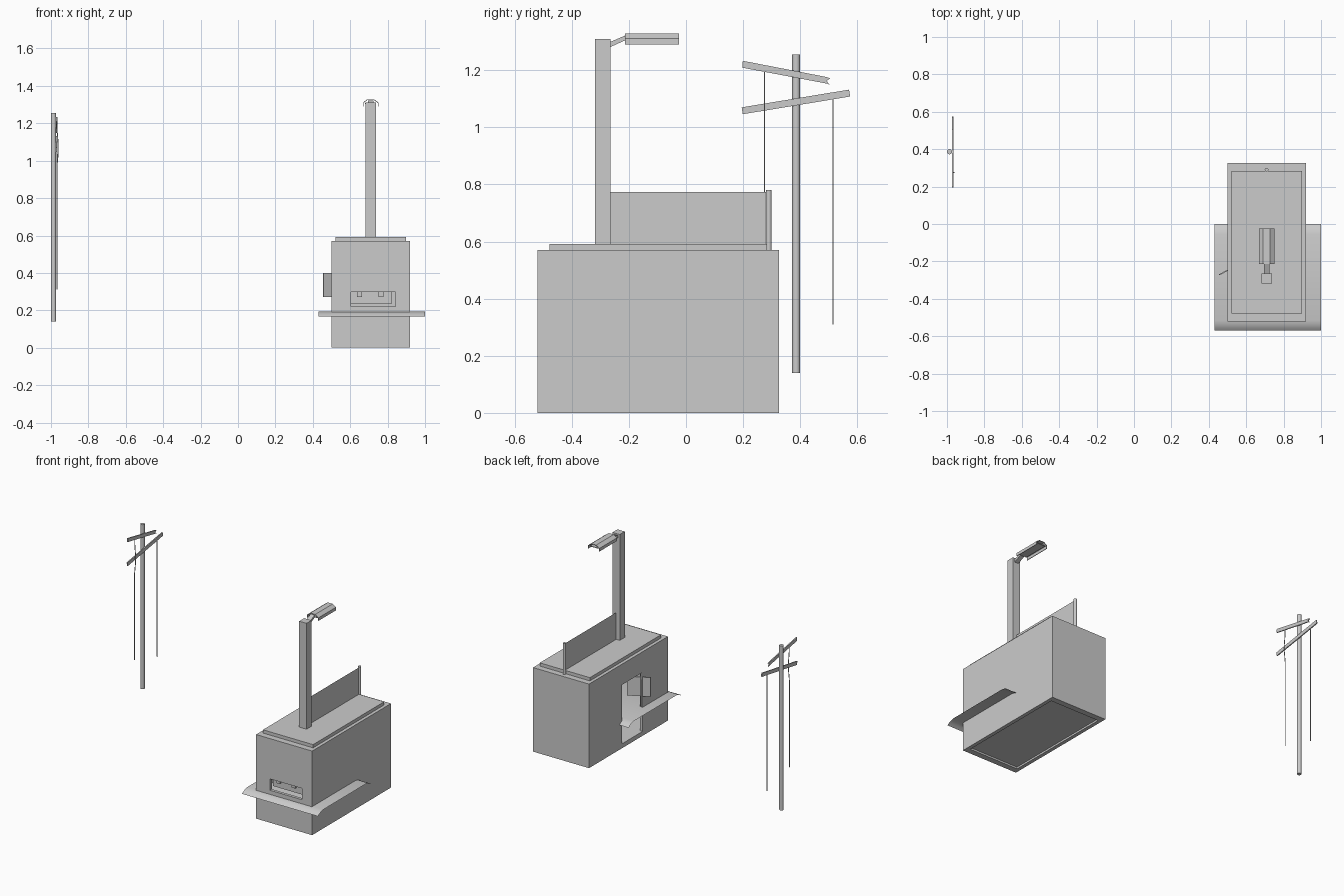
import bpy, bmesh, math
from mathutils import Vector

if "Cube" in bpy.data.objects:
    bpy.data.objects.remove(bpy.data.objects["Cube"])


def mesh_obj(name, verts, faces):
    me = bpy.data.meshes.new(name)
    me.from_pydata(verts, [], faces)
    me.update()
    ob = bpy.data.objects.new(name, me)
    bpy.context.collection.objects.link(ob)
    return ob


def box(name, x, y, z):
    """Box from (min, max) ranges on each axis."""
    bm = bmesh.new()
    bmesh.ops.create_cube(bm, size=1)
    for v in bm.verts:
        v.co = [r[0] + (c + 0.5) * (r[1] - r[0]) for c, r in zip(v.co, (x, y, z))]
    me = bpy.data.meshes.new(name)
    bm.to_mesh(me)
    bm.free()
    ob = bpy.data.objects.new(name, me)
    bpy.context.collection.objects.link(ob)
    return ob


def extrude_x(name, profile, x0, x1):
    """Closed (y, z) profile extruded along x."""
    n = len(profile)
    verts = [(x, y, z) for x in (x0, x1) for y, z in profile]
    faces = [(i, (i + 1) % n, n + (i + 1) % n, n + i) for i in range(n)]
    faces += [tuple(reversed(range(n))), tuple(range(n, 2 * n))]
    ob = mesh_obj(name, verts, faces)
    bm = bmesh.new()
    bm.from_mesh(ob.data)
    bmesh.ops.recalc_face_normals(bm, faces=bm.faces)
    bm.to_mesh(ob.data)
    bm.free()
    return ob


def pole(name, x, y, z0, z1, r, sides):
    bpy.ops.mesh.primitive_cylinder_add(vertices=sides, radius=r, depth=z1 - z0,
                                        location=(x, y, (z0 + z1) / 2))
    ob = bpy.context.object
    ob.name = name
    bpy.ops.object.shade_smooth_by_angle(angle=math.radians(50))
    return ob


def wire(name, pts, r):
    cu = bpy.data.curves.new(name, 'CURVE')
    cu.dimensions = '3D'
    cu.bevel_depth = r
    cu.bevel_resolution = 1
    cu.use_fill_caps = True
    sp = cu.splines.new('POLY')
    sp.points.add(len(pts) - 1)
    for p, c in zip(sp.points, pts):
        p.co = (*c, 1)
    ob = bpy.data.objects.new(name, cu)
    bpy.context.collection.objects.link(ob)


# Hollow cabinet with side doorway, front slot and recessed base
body = box("cabinet_body", (0.5, 0.92), (-0.52, 0.325), (0, 0.57))
cutters = [
    box("cut_cavity", (0.52, 0.90), (-0.50, 0.305), (0.03, 0.55)),
    box("cut_side", (0.45, 0.53), (-0.25, -0.03), (0.03, 0.43)),
    box("cut_slot", (0.604, 0.843), (-0.6, -0.49), (0.22, 0.297)),
    box("cut_base", (0.525, 0.895), (-0.48, 0.285), (-0.1, 0.012)),
]
bpy.context.view_layer.objects.active = body
for c in cutters:
    m = body.modifiers.new(c.name, 'BOOLEAN')
    m.operation, m.solver, m.object = 'DIFFERENCE', 'EXACT', c
    bpy.ops.object.modifier_apply(modifier=m.name)
    bpy.data.objects.remove(c)

# Roof plate
box("roof_plate", (0.522, 0.898), (-0.478, 0.284), (0.57, 0.592))

# Slot flap and its two hinges
box("slot_flap", (0.604, 0.82), (-0.485, -0.478), (0.235, 0.31))
for i, x in enumerate((0.65, 0.765)):
    box(f"slot_hinge_{i}", (x - 0.013, x + 0.013), (-0.499, -0.485), (0.27, 0.31))

# Side door standing ajar, and its hinge rod
a, b = Vector((0.455, -0.272)), Vector((0.583, -0.203))
n = (b - a).orthogonal().normalized() * 0.003
ring = [a - n, b - n, b + n, a + n]
mesh_obj("side_door", [(p.x, p.y, z) for z in (0.27, 0.40) for p in ring],
         [(0, 1, 2, 3), (7, 6, 5, 4)] +
         [(i, i + 4, (i + 1) % 4 + 4, (i + 1) % 4) for i in range(4)])
pole("door_hinge_rod", 0.505, -0.244, 0.2, 0.43, 0.006, 8)

# Thin arched canopy sheet passing through the cabinet
prof = [(-0.57, 0.168), (-0.555, 0.180), (-0.537, 0.188), (-0.515, 0.193)]
prof += [(-0.57 - y, z) for y, z in reversed(prof)]
k = len(prof)
canopy = mesh_obj("canopy_sheet", [(x, y, z) for x in (0.43, 1.0) for y, z in prof],
                  [(i, k + i, k + i + 1, i + 1) for i in range(k - 1)])
canopy.data.polygons.foreach_set("use_smooth", [True] * (k - 1))

# Lamp post, arm and shade
box("lamp_post", (0.682, 0.737), (-0.318, -0.265), (0.592, 1.31))
extrude_x("lamp_arm", [(-0.268, 1.28), (-0.212, 1.305), (-0.212, 1.322), (-0.268, 1.298)],
          0.694, 0.724)
shade = [(0.671, 1.29), (0.671, 1.309), (0.692, 1.324), (0.727, 1.324), (0.748, 1.309), (0.748, 1.29)]
s = len(shade)
lamp = mesh_obj("lamp_shade", [(x, y, z) for y in (-0.213, -0.025) for x, z in shade],
                [(i, s + i, s + i + 1, i + 1) for i in range(s - 1)])
sol = lamp.modifiers.new("thickness", 'SOLIDIFY')
sol.thickness = 0.004
sol.offset = -1
box("lamp_tube", (0.68, 0.739), (-0.208, -0.03), (1.304, 1.308))

# Roof divider sheet and the stake at its end
mesh_obj("divider_sheet", [(0.709, y, z) for y, z in
                           ((-0.268, 0.59), (0.285, 0.59), (0.285, 0.774), (-0.268, 0.774))],
         [(0, 1, 2, 3)])
pole("divider_stake", 0.709, 0.29, 0.57, 0.78, 0.010, 12)

# Utility pole with two tilted crossbars, the upper one broken off
pole("utility_pole", -0.986, 0.386, 0.14, 1.255, 0.014, 12)
extrude_x("upper_crossbar", [(0.197, 1.209), (0.495, 1.153), (0.503, 1.148), (0.493, 1.163),
                             (0.505, 1.172), (0.488, 1.177), (0.199, 1.233)], -0.972, -0.965)
extrude_x("lower_crossbar", [(0.199, 1.046), (0.575, 1.108), (0.571, 1.132), (0.195, 1.07)],
          -0.972, -0.965)

# Hanging wires, one draped over the lower crossbar
wire("inner_wire", [(-0.968, 0.275, 1.20), (-0.966, 0.275, 1.15), (-0.961, 0.275, 1.09),
                    (-0.961, 0.275, 1.04), (-0.968, 0.275, 0.97), (-0.968, 0.275, 0.38)], 0.0025)
wire("outer_wire", [(-0.968, 0.515, 1.11), (-0.968, 0.515, 0.31)], 0.0025)
